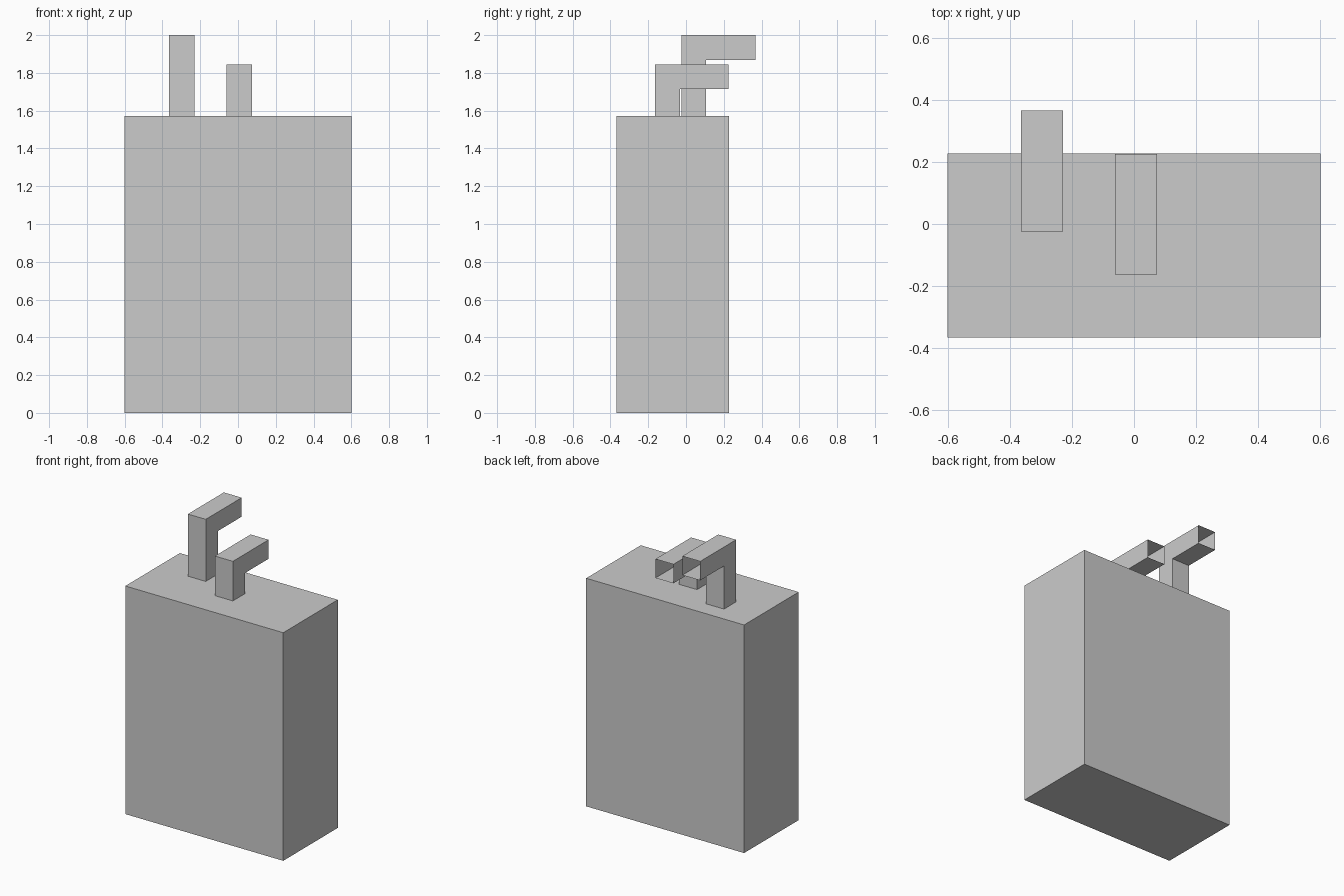
import bpy, bmesh

if "Cube" in bpy.data.objects:
    bpy.data.objects.remove(bpy.data.objects["Cube"])


def make_object(name, bm):
    bmesh.ops.recalc_face_normals(bm, faces=bm.faces)
    mesh = bpy.data.meshes.new(name)
    bm.to_mesh(mesh)
    bm.free()
    obj = bpy.data.objects.new(name, mesh)
    bpy.context.collection.objects.link(obj)
    return obj


def box(name, lo, hi):
    bm = bmesh.new()
    bmesh.ops.create_cube(bm, size=1)
    for v in bm.verts:
        v.co = [(a + b) / 2 + c * (b - a) for a, b, c in zip(lo, hi, v.co)]
    return make_object(name, bm)


def spout(name, x0, x1, y0, y1, z0, z1, t=0.131):
    """Square elbow tube, open at its base and its outlet."""
    profile = [(y0, z0), (y0, z1), (y1, z1), (y1, z1 - t), (y0 + t, z1 - t), (y0 + t, z0)]
    bm = bmesh.new()
    left, right = [[bm.verts.new((x, y, z)) for y, z in profile] for x in (x0, x1)]
    # Side walls: riser and arm, split at the elbow corner
    for s in (left, right):
        bm.faces.new((s[0], s[1], s[4], s[5]))
        bm.faces.new((s[1], s[2], s[3], s[4]))
    # Back, top, underside and inner riser walls
    for i in (0, 1, 3, 4):
        bm.faces.new((left[i], left[i + 1], right[i + 1], right[i]))
    return make_object(name, bm)


# Main block
TOP = 1.572
box("body", (-0.602, -0.367, 0), (0.602, 0.227, TOP))

# Two open-ended elbow spouts on top
spout("tall_spout", -0.365, -0.229, -0.024, 0.367, TOP, 2.0)
spout("short_spout", -0.062, 0.075, -0.163, 0.226, TOP, 1.845)
